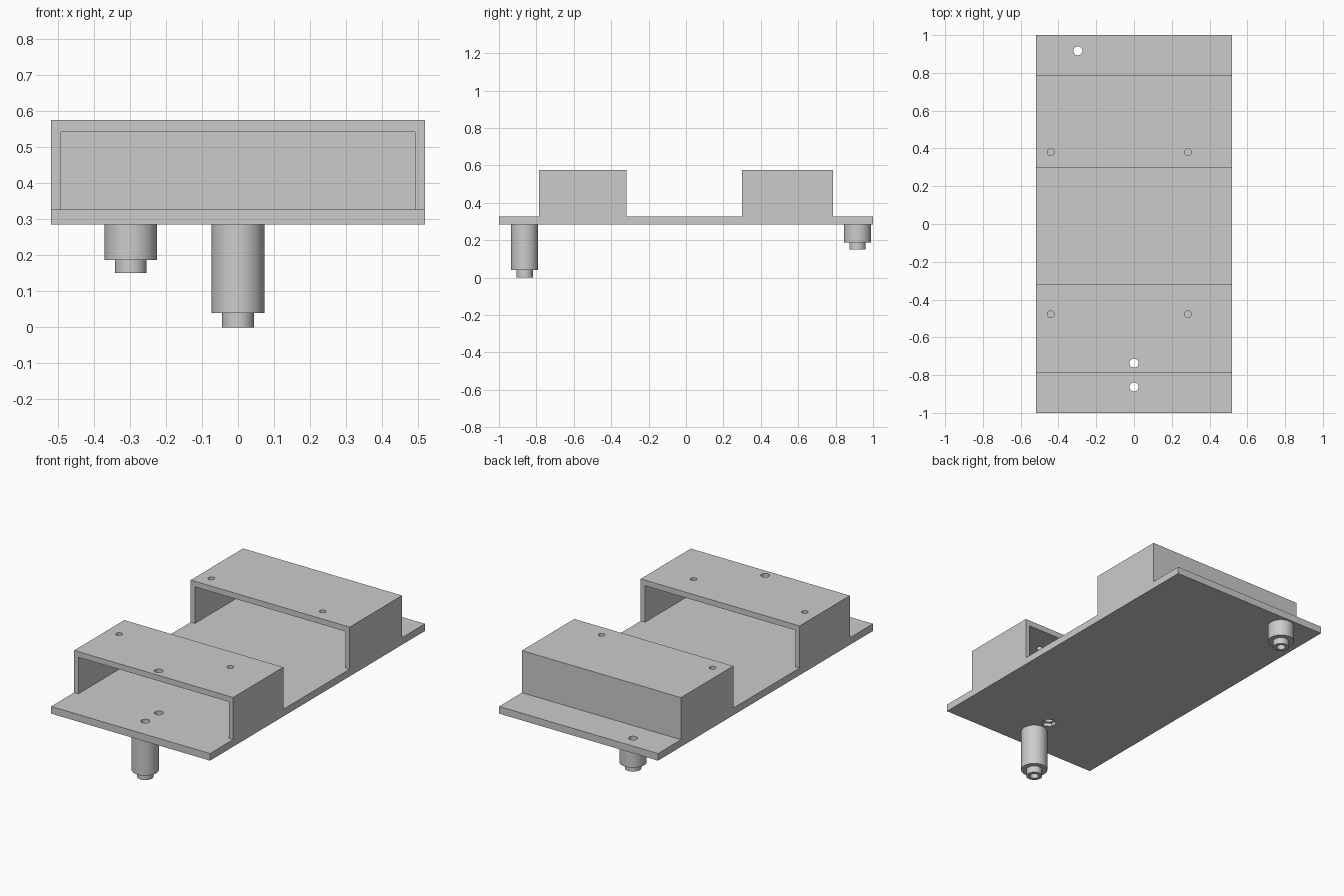
import bpy
import math

cube = bpy.data.objects.get("Cube")
if cube:
    bpy.data.objects.remove(cube, do_unlink=True)

grey = bpy.data.materials.new("plain grey")
grey.use_nodes = True
colour = (0.6, 0.6, 0.6, 1)
grey.diffuse_color = colour
grey.node_tree.nodes["Principled BSDF"].inputs["Base Color"].default_value = colour

HALF_W, WALL = 0.518, 0.028
BASE, DECK, TOP = 0.285, 0.327, 0.575
PILOT, SCREW = 0.024, 0.018


def box(name, x, y, z):
    """Box from (min, max) ranges."""
    spans = (x, y, z)
    bpy.ops.mesh.primitive_cube_add(size=1, location=[(a + b) / 2 for a, b in spans])
    ob = bpy.context.object
    ob.scale = [b - a for a, b in spans]
    bpy.ops.object.transform_apply(location=True, rotation=False, scale=True)
    ob.name = name
    ob.data.materials.append(grey)
    return ob


def rod(name, x, y, radius, z0, z1, sides=48):
    """Upright cylinder between two heights."""
    bpy.ops.mesh.primitive_cylinder_add(vertices=sides, radius=radius, depth=z1 - z0,
                                        location=(x, y, (z0 + z1) / 2))
    ob = bpy.context.object
    bpy.ops.object.transform_apply(location=True, rotation=False, scale=False)
    ob.name = name
    ob.data.materials.append(grey)
    return ob


def combine(target, tool, operation="DIFFERENCE"):
    """Apply one boolean and discard the tool."""
    tool.hide_render = True
    mod = target.modifiers.new("bool", "BOOLEAN")
    mod.operation, mod.solver, mod.object = operation, "EXACT", tool
    bpy.context.view_layer.objects.active = target
    bpy.ops.object.modifier_apply(modifier=mod.name)
    bpy.data.objects.remove(tool, do_unlink=True)


def drill(target, x, y, radius):
    combine(target, rod("drill", x, y, radius, -0.1, 0.7, 32))


def finish(ob):
    bpy.ops.object.select_all(action="DESELECT")
    ob.select_set(True)
    bpy.context.view_layer.objects.active = ob
    bpy.ops.object.shade_smooth_by_angle(angle=math.radians(30))


front_post_at, back_post_at, nut_at = (0, -0.863), (-0.297, 0.917), (0, -0.737)

# Base plate with through holes and a nut pocket underneath
plate = box("base_plate", (-HALF_W, HALF_W), (-1, 1), (BASE, DECK))
for spot in (front_post_at, back_post_at, nut_at):
    drill(plate, *spot, PILOT)
combine(plate, rod("nut_pocket", *nut_at, 0.042, BASE - 0.02, BASE + 0.02, 6))
finish(plate)

# Housings: the front one is a tunnel, the back one has a rear wall
for name, y0, y1, inner_end, screw_y in (
        ("front_housing", -0.785, -0.318, 0, -0.478),
        ("back_housing", 0.3, 0.787, 0.787 - WALL, 0.38)):
    housing = box(name, (-HALF_W, HALF_W), (y0, y1), (DECK, TOP))
    combine(housing, box("cavity", (WALL - HALF_W, HALF_W - WALL),
                         (y0 - 0.1, inner_end), (DECK - 0.1, 0.542)))
    for x in (-0.44, 0.285):
        drill(housing, x, screw_y, SCREW)
    if name == "front_housing":
        drill(housing, *nut_at, PILOT)
    finish(housing)

# Hollow stepped posts under the plate
for name, spot, tip_z, step_z in (("front_post", front_post_at, 0, 0.04),
                                  ("back_post", back_post_at, 0.15, 0.187)):
    post = rod(name, *spot, 0.073, step_z, BASE)
    combine(post, rod("tip", *spot, 0.044, tip_z, step_z + 0.02), "UNION")
    drill(post, *spot, PILOT)
    finish(post)
